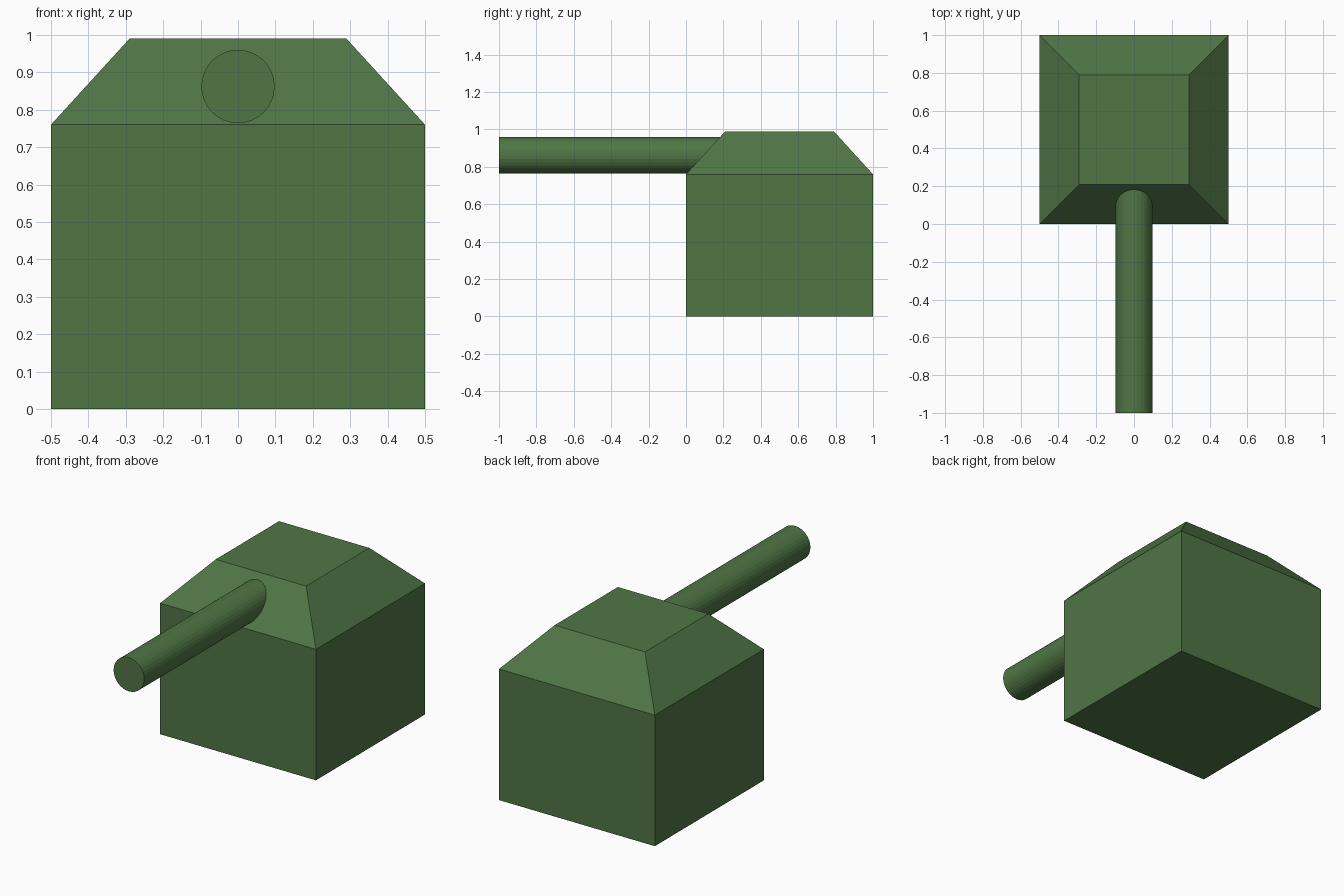
import bpy, bmesh, math
from mathutils import Matrix

if "Cube" in bpy.data.objects:
    bpy.data.objects.remove(bpy.data.objects["Cube"])

green = bpy.data.materials.new("olive_green")
green.diffuse_color = (0.08, 0.18, 0.06, 1)
green.use_nodes = True
green.node_tree.nodes["Principled BSDF"].inputs["Base Color"].default_value = green.diffuse_color


def add_object(name, bm):
    bmesh.ops.recalc_face_normals(bm, faces=bm.faces)
    mesh = bpy.data.meshes.new(name)
    bm.to_mesh(mesh)
    bm.free()
    mesh.materials.append(green)
    obj = bpy.data.objects.new(name, mesh)
    bpy.context.collection.objects.link(obj)
    return obj


# Turret body: square rings stacked upwards, the last one drawn in for the sloped roof
bm = bmesh.new()
rings = []
for half, z in ((0.5, 0.0), (0.5, 0.76), (0.29, 0.99)):
    rings.append([bm.verts.new((sx * half, 0.5 + sy * half, z))
                  for sx, sy in ((-1, -1), (1, -1), (1, 1), (-1, 1))])
for low, high in zip(rings, rings[1:]):
    for i in range(4):
        j = (i + 1) % 4
        bm.faces.new((low[i], low[j], high[j], high[i]))
bm.faces.new(rings[0][::-1])
bm.faces.new(rings[-1])
add_object("turret_body", bm)

# Gun barrel: cylinder running forward out of the sloped front
front, back, radius = -1.0, 0.22, 0.098
bm = bmesh.new()
bmesh.ops.create_cone(
    bm, cap_ends=True, segments=32, radius1=radius, radius2=radius, depth=back - front,
    matrix=Matrix.Translation((0, (front + back) / 2, 0.862)) @ Matrix.Rotation(math.pi / 2, 4, 'X'))
add_object("gun_barrel", bm)
